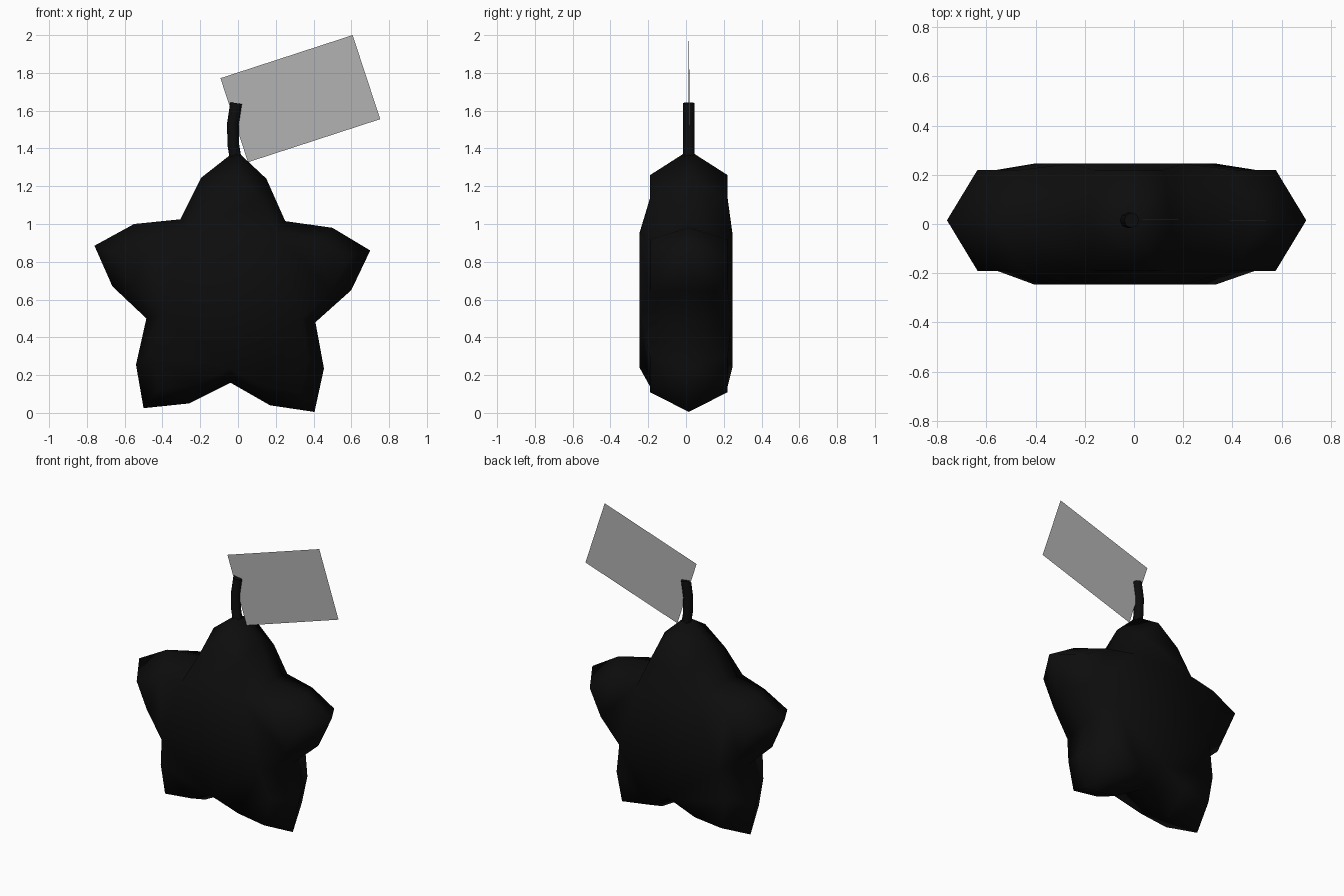
import bpy, bmesh
from mathutils import Vector

old = bpy.data.objects.get("Cube")
if old:
    bpy.data.objects.remove(old, do_unlink=True)


def material(name, value):
    mat = bpy.data.materials.new(name)
    mat.use_nodes = True
    color = (value, value, value, 1)
    mat.diffuse_color = color
    mat.node_tree.nodes["Principled BSDF"].inputs["Base Color"].default_value = color
    return mat


def finish(name, bm, mat, smooth=True):
    bmesh.ops.recalc_face_normals(bm, faces=bm.faces)
    mesh = bpy.data.meshes.new(name)
    bm.to_mesh(mesh)
    bm.free()
    mesh.materials.append(mat)
    for face in mesh.polygons:
        face.use_smooth = smooth
    obj = bpy.data.objects.new(name, mesh)
    bpy.context.collection.objects.link(obj)
    return obj


black = material("soft black", 0.004)
grey = material("leaf grey", 0.45)
MID = 0.015

# Star body: per arm a tip, shoulder, valley and shoulder, clockwise from the top
outline = [(-.01, 1.39), (.15, 1.24), (.25, 1.015), (.50, .98),
           (.70, .86), (.60, .65), (.41, .48), (.455, .235),
           (.405, .005), (.17, .04), (-.04, .16), (-.26, .05),
           (-.50, .025), (-.54, .255), (-.485, .50), (-.665, .67),
           (-.76, .885), (-.55, 1.0), (-.305, 1.025), (-.195, 1.245)]
cx, cz, inset = -.03, .62, .83
bm = bmesh.new()
rim = [bm.verts.new((x, MID, z)) for x, z in outline]
count = len(rim)
for side in (-1, 1):
    ring = []
    for i, (x, z) in enumerate(outline):
        y = side * .245 if i % 4 == 2 else MID + side * .205
        ring.append(bm.verts.new((cx + (x - cx) * inset, y, cz + (z - cz) * inset)))
    hub = bm.verts.new((cx, side * .245, cz))
    for i in range(count):
        j = (i + 1) % count
        bm.faces.new((rim[i], rim[j], ring[j], ring[i]))
    # Each arm front is a kite from valley to valley, fanned to the hub
    for i in range(0, count, 4):
        tip, right, left = ring[i], ring[i + 1], ring[i - 1]
        v_right, v_left = ring[i + 2], ring[i - 2]
        bm.faces.new((left, tip, right))
        bm.faces.new((v_left, left, right, v_right))
        bm.faces.new((hub, v_left, v_right))
finish("star_body", bm, black)

# Curved stem
curve = bpy.data.curves.new("stem_path", "CURVE")
curve.dimensions = "3D"
curve.bevel_depth = .031
curve.bevel_resolution = 2
curve.use_fill_caps = True
path = [(-.01, 1.33), (-.025, 1.42), (-.027, 1.53), (-.01, 1.64)]
spline = curve.splines.new("POLY")
spline.points.add(len(path) - 1)
for point, (x, z) in zip(spline.points, path):
    point.co = (x, MID, z, 1)
curve.materials.append(black)
stem = bpy.data.objects.new("stem", curve)
bpy.context.collection.objects.link(stem)

# Flat rectangular leaf
bm = bmesh.new()
corner = Vector((-.093, .018, 1.772))
along, down = Vector((.70, -.004, .228)), Vector((.146, 0, -.445))
bm.faces.new([bm.verts.new(p) for p in
              (corner, corner + down, corner + down + along, corner + along)])
finish("leaf", bm, grey, smooth=False)
